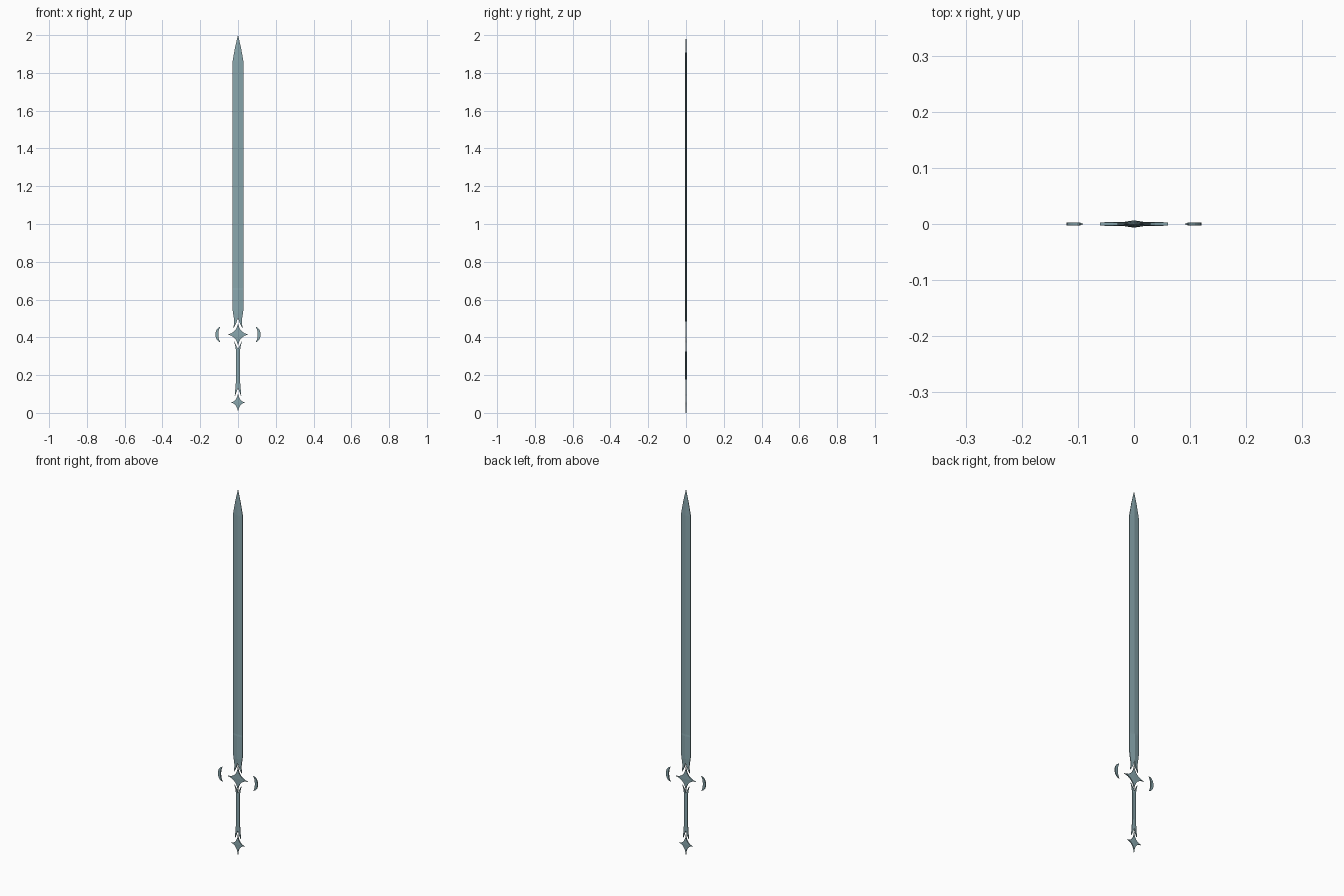
import bpy, bmesh, math

if "Cube" in bpy.data.objects:
    bpy.data.objects.remove(bpy.data.objects["Cube"])

steel = bpy.data.materials.new("blue grey steel")
steel.diffuse_color = (0.25, 0.385, 0.42, 1)
steel.use_nodes = True
steel.node_tree.nodes["Principled BSDF"].inputs["Base Color"].default_value = steel.diffuse_color


def finish(bm, name):
    bmesh.ops.remove_doubles(bm, verts=bm.verts, dist=0.00005)
    bmesh.ops.recalc_face_normals(bm, faces=bm.faces)
    mesh = bpy.data.meshes.new(name)
    bm.to_mesh(mesh)
    bm.free()
    mesh.materials.append(steel)
    obj = bpy.data.objects.new(name, mesh)
    bpy.context.collection.objects.link(obj)
    return obj


def loft(name, rows):
    """Mirrored solid; each row is z, inner x, inner half depth, outer x, outer half depth."""
    bm = bmesh.new()
    for s in (1, -1):
        rings = []
        for z, xi, ti, xo, to in rows:
            rings.append([bm.verts.new(p) for p in (
                (s * xi, -ti, z), (s * xo, -to, z), (s * xo, to, z), (s * xi, ti, z))])
        for k in range(len(rows) - 1):
            a, b = rings[k], rings[k + 1]
            for i in range(4):
                # no inner wall where the halves meet
                if i == 3 and rows[k][1] == 0 and rows[k + 1][1] == 0:
                    continue
                j = (i + 1) % 4
                bm.faces.new((a[i], a[j], b[j], b[i]))
        for end, row in ((rings[0], rows[0]), (rings[-1], rows[-1])):
            bm.faces.new(end)
    return finish(bm, name)


def star(name, zc, a, b, depth, n=8):
    """Four-pointed star with concave arc sides."""
    bm = bmesh.new()
    pts = []
    for sx, sz, flip in ((1, 1, 0), (-1, 1, 1), (-1, -1, 0), (1, -1, 1)):
        for i in range(n):
            t = (n - i if flip else i) / n * math.pi / 2
            pts.append((sx * a * (1 - math.sin(t)), zc + sz * b * (1 - math.cos(t))))
    rings = [[bm.verts.new((x, y, z)) for x, z in pts] for y in (-depth, depth)]
    mids = [bm.verts.new((0, y, zc)) for y in (-depth * 1.3, depth * 1.3)]
    m = len(pts)
    for i in range(m):
        j = (i + 1) % m
        bm.faces.new((rings[0][i], rings[0][j], rings[1][j], rings[1][i]))
        for r, c in zip(rings, mids):
            bm.faces.new((r[i], r[j], c))
    return finish(bm, name)


def crescent(name, side, zc, n=14):
    """Moon shape whose horns thin to points facing the guard."""
    bm = bmesh.new()
    rings = []
    for i in range(n + 1):
        u = -1 + 2 * i / n
        c = math.sqrt(max(0, 1 - u * u))
        zo, zi = zc + 0.041 * math.sin(u * math.pi / 2), zc + 0.041 * math.sin(u * math.pi / 2)
        k = math.cos(u * math.pi / 2)
        xo, xi = 0.089 + 0.031 * k, 0.089 + 0.015 * k
        d = 0.003 * min(1, 2.5 * c * k + 0.02)
        rings.append([bm.verts.new(p) for p in (
            (side * xi, -d, zi), (side * xo, -d, zo), (side * xo, d, zo), (side * xi, d, zi))])
    for a, b in zip(rings, rings[1:]):
        for i in range(4):
            j = (i + 1) % 4
            bm.faces.new((a[i], a[j], b[j], b[i]))
    return finish(bm, name)


# Blade with centre ridge, forked at the foot
loft("blade", [
    (0.450, 0.0225, 0.001, 0.0245, 0.001),
    (0.468, 0.013, 0.003, 0.0215, 0.002),
    (0.485, 0.006, 0.004, 0.0205, 0.002),
    (0.505, 0, 0.005, 0.0225, 0.002),
    (0.525, 0, 0.0065, 0.026, 0.002),
    (0.550, 0, 0.0065, 0.029, 0.002),
    (0.650, 0, 0.0065, 0.029, 0.002),
    (0.660, 0, 0.005, 0.029, 0.002),
    (1.860, 0, 0.005, 0.029, 0.002),
    (1.930, 0, 0.0035, 0.0165, 0.0012),
    (2.000, 0, 0.0004, 0.0004, 0.0003)])

# Grip, forked at both ends
loft("grip", [
    (0.090, 0.0155, 0.001, 0.0175, 0.001),
    (0.110, 0.008, 0.003, 0.0155, 0.002),
    (0.132, 0, 0.0035, 0.014, 0.002),
    (0.180, 0, 0.004, 0.0095, 0.0025),
    (0.325, 0, 0.004, 0.0095, 0.0025),
    (0.338, 0, 0.0035, 0.012, 0.002),
    (0.355, 0.008, 0.003, 0.0145, 0.002),
    (0.378, 0.0195, 0.001, 0.0215, 0.001)])

# Star guard, star pommel and side moons
star("guard_star", 0.415, 0.061, 0.067, 0.003)
star("pommel_star", 0.055, 0.042, 0.055, 0.003)
crescent("right_crescent", 1, 0.415)
crescent("left_crescent", -1, 0.415)
